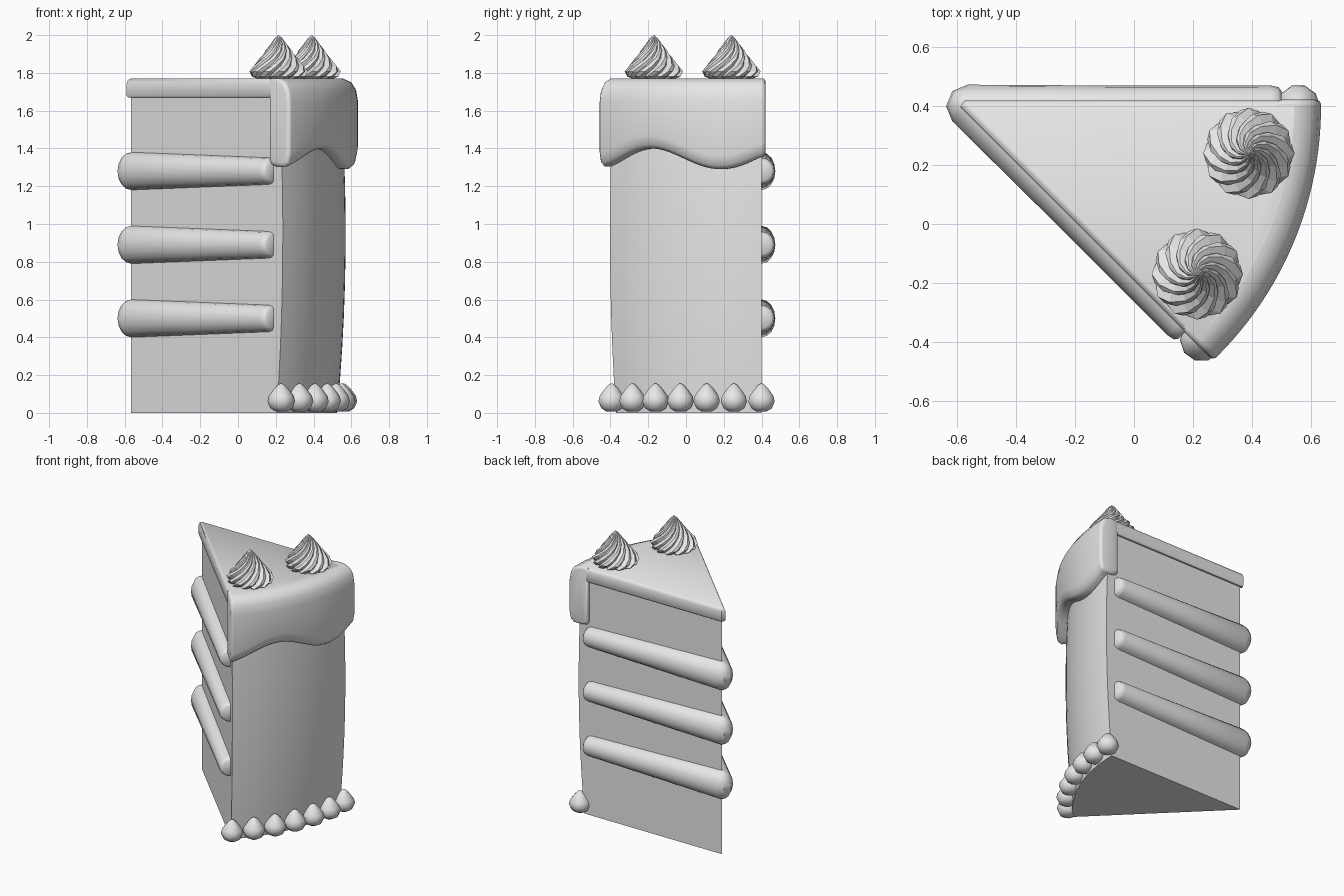
import bpy, bmesh
from math import sin, cos, pi, radians
from mathutils import Vector

cube = bpy.data.objects.get("Cube")
if cube:
    bpy.data.objects.remove(cube, do_unlink=True)

TIP = Vector((-0.565, 0.40, 0))      # point of the wedge, which spans 45 degrees
SPAN = radians(45)
STEPS = 16

grey = bpy.data.materials.new("plain grey")
grey.use_nodes = True
grey.diffuse_color = (0.8, 0.8, 0.8, 1)
grey.node_tree.nodes["Principled BSDF"].inputs["Base Color"].default_value = (0.8, 0.8, 0.8, 1)


def loft(name, rings, smooth=True):
    """Skin a list of equal closed rings and cap both ends."""
    bm = bmesh.new()
    rows = [[bm.verts.new(p) for p in ring] for ring in rings]
    n = len(rows[0])
    for a, b in zip(rows, rows[1:]):
        for i in range(n):
            j = (i + 1) % n
            bm.faces.new((a[i], a[j], b[j], b[i]))
    bm.faces.new(rows[0])
    bm.faces.new(rows[-1])
    bmesh.ops.recalc_face_normals(bm, faces=bm.faces)
    mesh = bpy.data.meshes.new(name)
    bm.to_mesh(mesh)
    bm.free()
    mesh.materials.append(grey)
    obj = bpy.data.objects.new(name, mesh)
    bpy.context.collection.objects.link(obj)
    if smooth:
        bpy.ops.object.select_all(action='DESELECT')
        obj.select_set(True)
        bpy.context.view_layer.objects.active = obj
        bpy.ops.object.shade_smooth_by_angle(angle=radians(42))
    return obj


def polar(r, a, z=0):
    """Point at distance r from the tip, a measured from the back cut."""
    return TIP + Vector((r * cos(a), -r * sin(a), z))


def wedge(radius, z, off=0):
    """Wedge outline, its two cut sides pushed outward by off."""
    pts = [TIP + Vector((-1.264 * off, -0.15 * off, z)),
           TIP + Vector((-0.5 * off, off, z))]
    arc = [polar(radius, SPAN * i / STEPS, z) for i in range(STEPS + 1)]
    arc[0] += Vector((0, off, 0))
    arc[-1] += Vector((-0.707 * off, -0.707 * off, 0))
    return pts + arc


# Sponge, slightly barrelled on its outer face
heights = [1.7 * i / 10 for i in range(11)]
loft("cake_body", [wedge(1.135 - 0.045 * ((z - 0.95) / 0.95) ** 2, z, 0.0005) for z in heights])

# Frosting sheet on top
loft("top_frosting", [wedge(1.11, z, off) for z, off in
                      ((1.67, 0.012), (1.68, 0.02), (1.745, 0.02), (1.763, 0.013), (1.77, 0.002))])


# Frosting that drips over the outer face
def drip_section(t, off=0, side=0, shrink=0):
    a = SPAN * t
    low = 1.345 - 0.055 * cos(2 * pi * (t - 0.24) / 0.86)
    section = [(1.05, 1.77), (1.12, 1.77), (1.165, 1.75), (1.19, 1.71), (1.2, 1.65),
               (1.2, low + 0.07), (1.19, low + 0.02), (1.165, low),
               (1.10, low), (1.06, low + 0.01), (1.05, low + 0.03)]
    push = Vector((sin(a), cos(a), 0)) * off * side
    ring = []
    for r, z in section:
        r += shrink * (1 if r < 1.11 else -1)
        z += shrink * (1 if z < 1.5 else -1)
        ring.append(polar(r, a, z) + push)
    return ring


ends = ((0.022, 0.018), (0.018, 0.006), (0.008, 0))
rings = [drip_section(0, off, 1, s) for off, s in ends]
rings += [drip_section(i / 24) for i in range(25)]
rings += [drip_section(1, off, -1, s) for off, s in reversed(ends)]
loft("drip_frosting", rings)


# Cream layers bulging from both cut sides and wrapping the tip
def cream_ring(along, heading, normal, z, scale=1, depth=0.07):
    half = (0.10 - 0.03 * along / 1.06) * scale
    out = Vector((cos(normal), sin(normal), 0))
    center = polar(along, heading, z)
    ring = [center + out * depth * scale * cos(u) + Vector((0, 0, half * sin(u)))
            for u in [pi * (k / 8 - 0.5) for k in range(9)]]
    return ring + [center - out * 0.01]


for k in range(3):
    z = 0.5 + 0.39 * k
    stops = ((1.065, 0.75), (1.055, 0.92), (1.03, 1), (0.5, 1))
    rings = [cream_ring(d, SPAN, radians(225), z, s) for d, s in stops]
    rings += [cream_ring(0, 0, radians(225 - 45 * i), z, 1, 0.073) for i in range(4)]
    rings += [cream_ring(d, 0, radians(90), z, s) for d, s in reversed(stops)]
    loft(f"cream_layer_{k + 1}", rings)

# Piped pearls along the bottom of the outer face
PEARL = ((0.008, 0.03), (0.025, 0.058), (0.06, 0.073), (0.09, 0.066),
         (0.125, 0.04), (0.148, 0.018), (0.156, 0.004))
for k in range(7):
    c = polar(1.123, SPAN * k / 6)
    loft(f"pearl_{k + 1}", [[c + Vector((r * cos(i * pi / 5), r * sin(i * pi / 5), z))
                             for i in range(10)] for z, r in PEARL])

# Two twisted piped swirls with ridged sides
SWIRL = ((0, 0.11), (0.012, 0.145), (0.04, 0.155), (0.07, 0.135), (0.11, 0.1),
         (0.15, 0.07), (0.19, 0.04), (0.218, 0.018), (0.23, 0.003))
RIBS = 12
for name, x, y in (("front_swirl", 0.215, -0.17), ("back_swirl", 0.39, 0.24)):
    rings = []
    for z, r in SWIRL:
        twist = 9 * z
        ring = []
        for i in range(RIBS):
            for shift, scale in ((0, 0.82), (0.3, 1), (0.7, 0.96)):
                a = 2 * pi * (i + shift) / RIBS + twist
                ring.append(Vector((x + r * scale * cos(a), y + r * scale * sin(a), 1.768 + z)))
        rings.append(ring)
    loft(name, rings, smooth=False)
